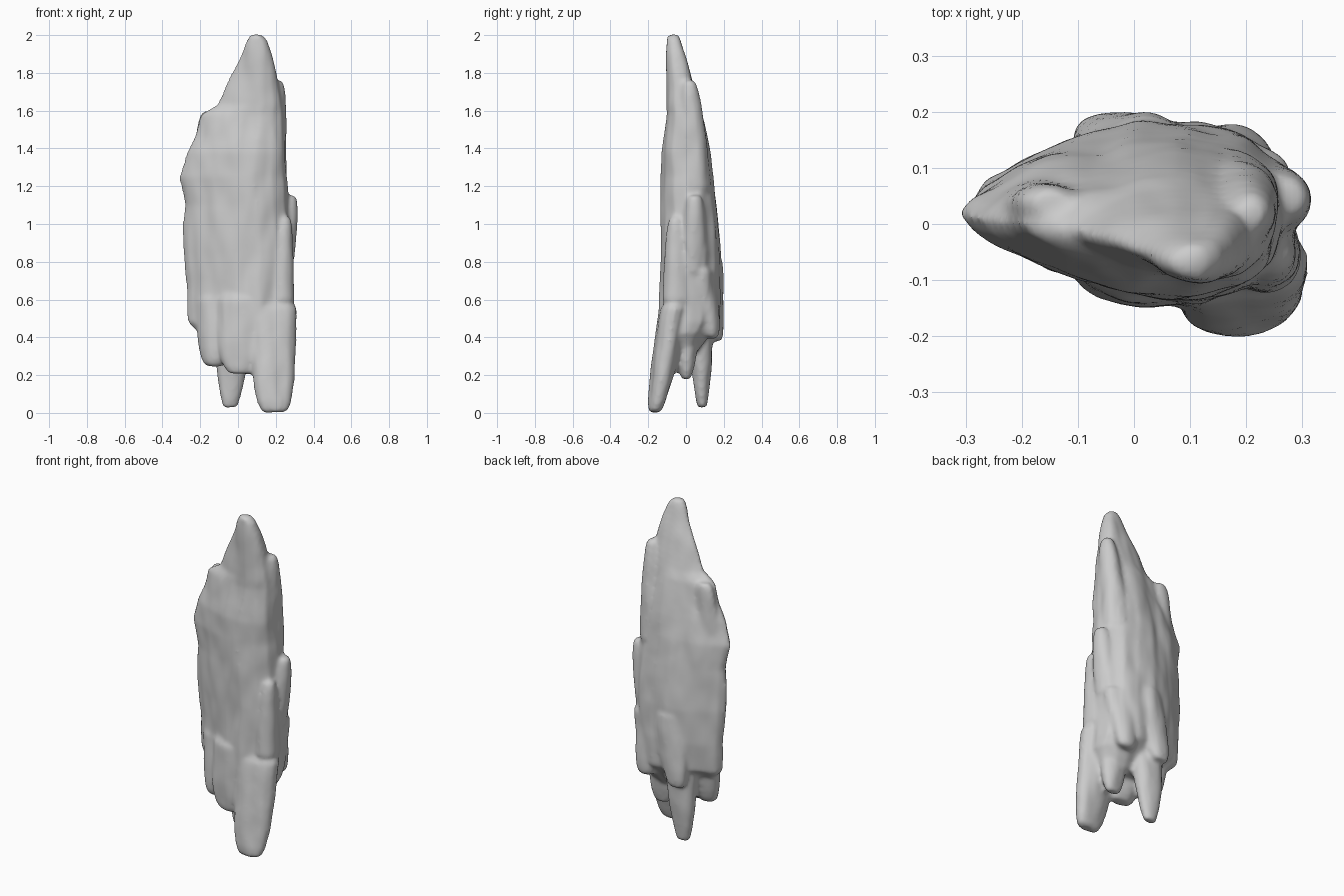
import bpy
import bmesh
from math import cos, sin, tau
from mathutils import Vector, noise

cube = bpy.data.objects.get("Cube")
if cube:
    bpy.data.objects.remove(cube, do_unlink=True)

SIDES = 16
ANGLES = [tau * i / SIDES for i in range(SIDES)]


def skin(bm, rings):
    """Join a stack of point rings into a closed solid."""
    rings = [[bm.verts.new(point) for point in ring] for ring in rings]
    for low, high in zip(rings, rings[1:]):
        for i in range(SIDES):
            j = (i + 1) % SIDES
            bm.faces.new((low[i], low[j], high[j], high[i]))
    bm.faces.new(rings[0])
    bm.faces.new(rings[-1])


def slab_ring(z, left, right):
    """Lopsided section, thin at one edge; the front is steep and the back tapers upward."""
    front = -.158 + .012 * z + .03 * min(1, max(0, (z - 1.4) * 6))
    back = .187 - .135 * max(0, z - .7) ** 2 - .7 * max(0, .5 - z)
    ring = []
    for a in ANGLES:
        u = cos(a)
        v = 1.2 * sin(a) * (.75 + .3 * u) + .06 * (1 - u)
        ring.append(((left + right + u * (right - left)) / 2,
                     (front + back + v * (back - front)) / 2, z))
    return ring


def splinter(bm, tip, root, width, depth, power=.4):
    """Oval spike that swells from a blunt tip to its root, then sinks into the slab."""
    tip, root = Vector(tip), Vector(root)

    def oval(centre, size):
        return [centre + Vector((cos(a) * width * size, sin(a) * depth * size, 0)) for a in ANGLES]

    steps = 6
    rings = []
    for i in range(steps + 1):
        t = (i / steps) ** 2
        rings.append(oval(tip.lerp(root, t), .3 + .7 * t ** power))
    sunk = Vector((root.x * .8, .02, root.z + (root.z - tip.z) * .6))
    rings.append(oval(sunk, .3))
    skin(bm, rings)


bm = bmesh.new()

# Main slab: height, left edge, right edge
body = [(.32, -.1, .22), (.42, -.2, .28), (.48, -.265, .285), (.65, -.275, .28), (.85, -.29, .29),
        (1.1, -.285, .27), (1.25, -.315, .26), (1.38, -.28, .26), (1.46, -.235, .255),
        (1.58, -.2, .25), (1.63, -.115, .24), (1.8, -.035, .21), (1.9, .015, .185),
        (1.97, .05, .155), (2, .07, .125)]
skin(bm, [slab_ring(*row) for row in body])

# Front leg and the ragged lower fringe
splinter(bm, (.2, -.165, 0), (.16, -.055, .55), .15, .085)
splinter(bm, (.02, -.1, .2), (.03, -.05, .6), .16, .09)
splinter(bm, (-.12, -.03, .25), (-.1, .01, .6), .13, .09)
splinter(bm, (.15, 0, .17), (.15, .01, .55), .1, .07)

# Back prong, flap and corner
splinter(bm, (-.04, .085, .03), (-.02, .07, .5), .12, .08, .8)
splinter(bm, (-.05, .16, .38), (.03, .11, .8), .11, .08)
splinter(bm, (.17, .13, .4), (.17, .08, .75), .11, .08)

# Shelves on the broad edge
splinter(bm, (.24, -.05, 1.04), (.22, -.04, .6), .08, .085)
splinter(bm, (.275, .045, 1.15), (.21, .03, .75), .08, .075)

# Shoulder spike and the step opposite it
splinter(bm, (.21, .015, 1.76), (.175, .045, 1.2), .08, .09)
splinter(bm, (-.15, .04, 1.6), (-.18, .03, 1.25), .09, .055)

bmesh.ops.recalc_face_normals(bm, faces=bm.faces)
mesh = bpy.data.meshes.new("solid_parts")
bm.to_mesh(mesh)
bm.free()
shard = bpy.data.objects.new("rock_shard", mesh)
bpy.context.collection.objects.link(shard)

# Fuse all parts into one softened skin
remesh = shard.modifiers.new("fuse", 'REMESH')
remesh.mode = 'VOXEL'
remesh.voxel_size = .011
soften = shard.modifiers.new("soften", 'SMOOTH')
soften.factor = .5
soften.iterations = 8
depsgraph = bpy.context.evaluated_depsgraph_get()
fused = bpy.data.meshes.new_from_object(shard.evaluated_get(depsgraph))
shard.modifiers.clear()
shard.data = fused
bpy.data.meshes.remove(mesh)
fused.name = "rock_shard"

# Weathered surface: long vertical grooves with smaller chips
moves = []
for v in fused.vertices:
    x, y, z = v.co
    groove = noise.noise(Vector((x * 9, y * 9, z * 2.5)))
    chip = noise.noise(Vector((x * 15, y * 15, z * 7)))
    moves.append(v.normal * (groove * .012 + chip * .005))
for v, move in zip(fused.vertices, moves):
    v.co += move

# Plain stone colour
stone = bpy.data.materials.new("pale_grey_stone")
stone.use_nodes = True
colour = (.6, .6, .6, 1)
stone.diffuse_color = colour
stone.node_tree.nodes["Principled BSDF"].inputs["Base Color"].default_value = colour
fused.materials.clear()
fused.materials.append(stone)

bpy.ops.object.select_all(action='DESELECT')
shard.select_set(True)
bpy.context.view_layer.objects.active = shard
bpy.ops.object.shade_smooth_by_angle(angle=.9)
